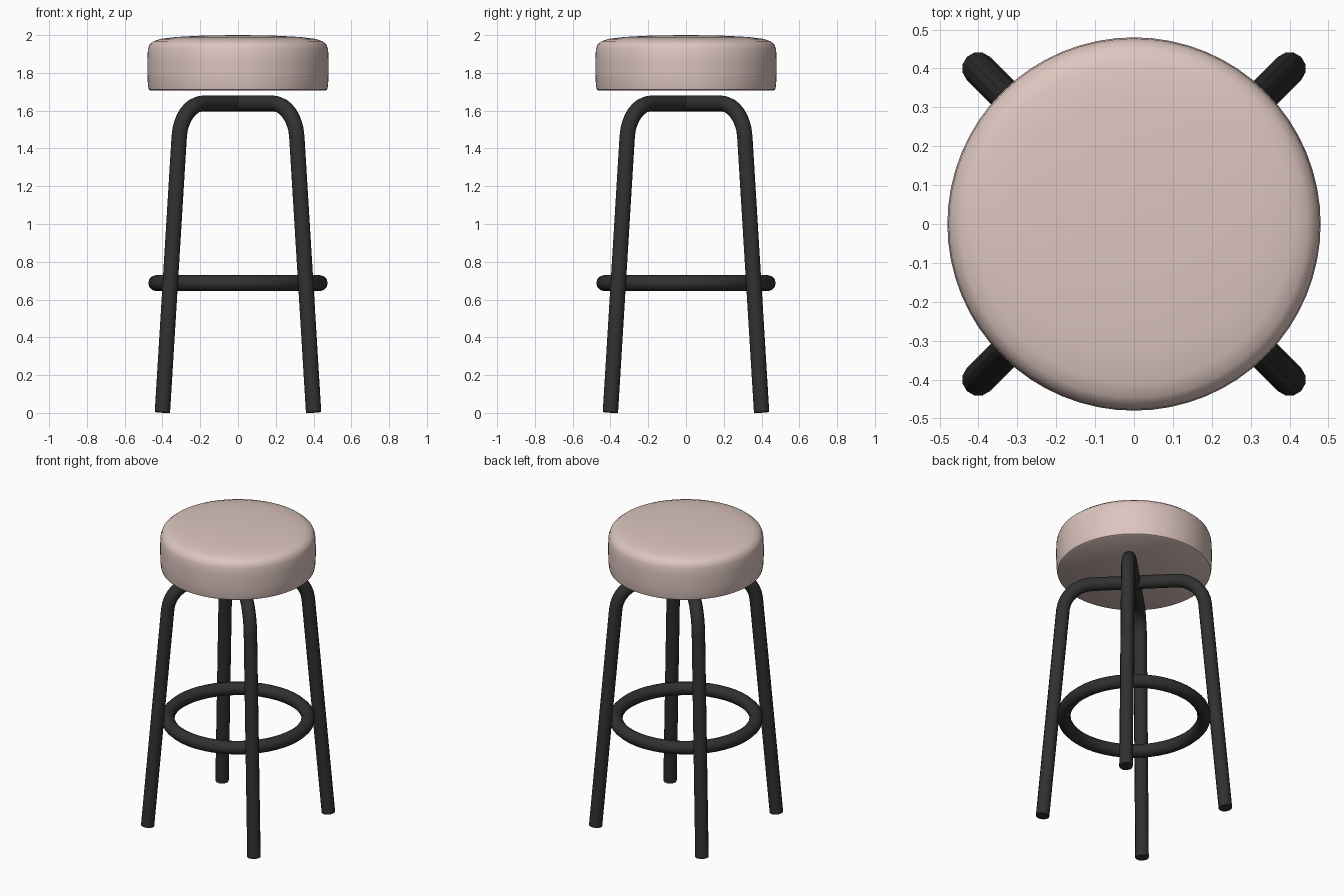
import bpy, bmesh, math
from mathutils import Matrix, Vector

if "Cube" in bpy.data.objects:
    bpy.data.objects.remove(bpy.data.objects["Cube"])


def material(name, rgb):
    m = bpy.data.materials.new(name)
    m.diffuse_color = (*rgb, 1)
    m.use_nodes = True
    m.node_tree.nodes["Principled BSDF"].inputs["Base Color"].default_value = m.diffuse_color
    return m


PINK = material("pink_cushion", (0.72, 0.56, 0.52))
BLACK = material("black_metal", (0.03, 0.03, 0.03))
TUBE_R = 0.042


def finish(obj, mat, angle=40):
    obj.data.materials.clear()
    obj.data.materials.append(mat)
    bpy.ops.object.select_all(action='DESELECT')
    obj.select_set(True)
    bpy.context.view_layer.objects.active = obj
    bpy.ops.object.shade_smooth_by_angle(angle=math.radians(angle))


def lathe(name, profile, mat, steps=64):
    """Revolve a (radius, z) profile around z."""
    bm = bmesh.new()
    vs = [bm.verts.new((r, 0, z)) for r, z in profile]
    es = [bm.edges.new(p) for p in zip(vs, vs[1:])]
    bmesh.ops.spin(bm, geom=vs + es, axis=(0, 0, 1), cent=(0, 0, 0),
                   angle=2 * math.pi, steps=steps, use_merge=True)
    bmesh.ops.remove_doubles(bm, verts=bm.verts, dist=1e-5)
    bmesh.ops.recalc_face_normals(bm, faces=bm.faces)
    me = bpy.data.meshes.new(name)
    bm.to_mesh(me)
    bm.free()
    obj = bpy.data.objects.new(name, me)
    bpy.context.collection.objects.link(obj)
    finish(obj, mat)


def sweep(name, path, mat, sides=12):
    """Round tube along a (d, z) path lying on the diagonal plane, capped."""
    bm = bmesh.new()
    pts = [Vector((d, 0, z)) for d, z in path]
    rings = []
    for i, p in enumerate(pts):
        t = (pts[min(i + 1, len(pts) - 1)] - pts[max(i - 1, 0)]).normalized()
        side, up = Vector((0, 1, 0)), t.cross(Vector((0, 1, 0)))
        rings.append([bm.verts.new(p + TUBE_R * (math.cos(a) * side + math.sin(a) * up))
                      for a in (2 * math.pi * k / sides for k in range(sides))])
    for a, b in zip(rings, rings[1:]):
        for k in range(sides):
            n = (k + 1) % sides
            bm.faces.new((a[k], a[n], b[n], b[k]))
    bm.faces.new(rings[0])
    bm.faces.new(rings[-1])
    bmesh.ops.recalc_face_normals(bm, faces=bm.faces)
    me = bpy.data.meshes.new(name)
    bm.to_mesh(me)
    bm.free()
    obj = bpy.data.objects.new(name, me)
    bpy.context.collection.objects.link(obj)
    return obj


# Padded round seat with soft rim and slightly domed top
lathe("seat", [(0, 1.706), (0.462, 1.706), (0.472, 1.712), (0.477, 1.735),
               (0.48, 1.80), (0.48, 1.87), (0.477, 1.925), (0.468, 1.95),
               (0.447, 1.968), (0.41, 1.98), (0.33, 1.99), (0.18, 1.998),
               (0, 2.0)], PINK)

# Two crossed bent-tube leg frames, splayed toward the feet
foot, bend, corner, top = [Vector(p) for p in
                           ((0.566, 0.003), (0.440, 1.465), (0.425, 1.638), (0.262, 1.638))]
h1, h2 = bend.lerp(corner, 0.56), top.lerp(corner, 0.56)
half = [foot]
for i in range(9):
    t = i / 8
    s = 1 - t
    half.append(s**3 * bend + 3 * s * s * t * h1 + 3 * s * t * t * h2 + t**3 * top)
path = [(p.x, p.y) for p in half]
path += [(-d, z) for d, z in reversed(path)]
for name, deg in (("leg_frame_a", 45), ("leg_frame_b", 135)):
    frame = sweep(name, path, BLACK)
    frame.data.transform(Matrix.Rotation(math.radians(deg), 4, 'Z'))
    finish(frame, BLACK)

# Footrest ring
bpy.ops.mesh.primitive_torus_add(major_radius=0.433, minor_radius=TUBE_R,
                                 major_segments=48, minor_segments=12,
                                 location=(0, 0, 0.687))
ring = bpy.context.object
ring.name = "footrest_ring"
finish(ring, BLACK)
